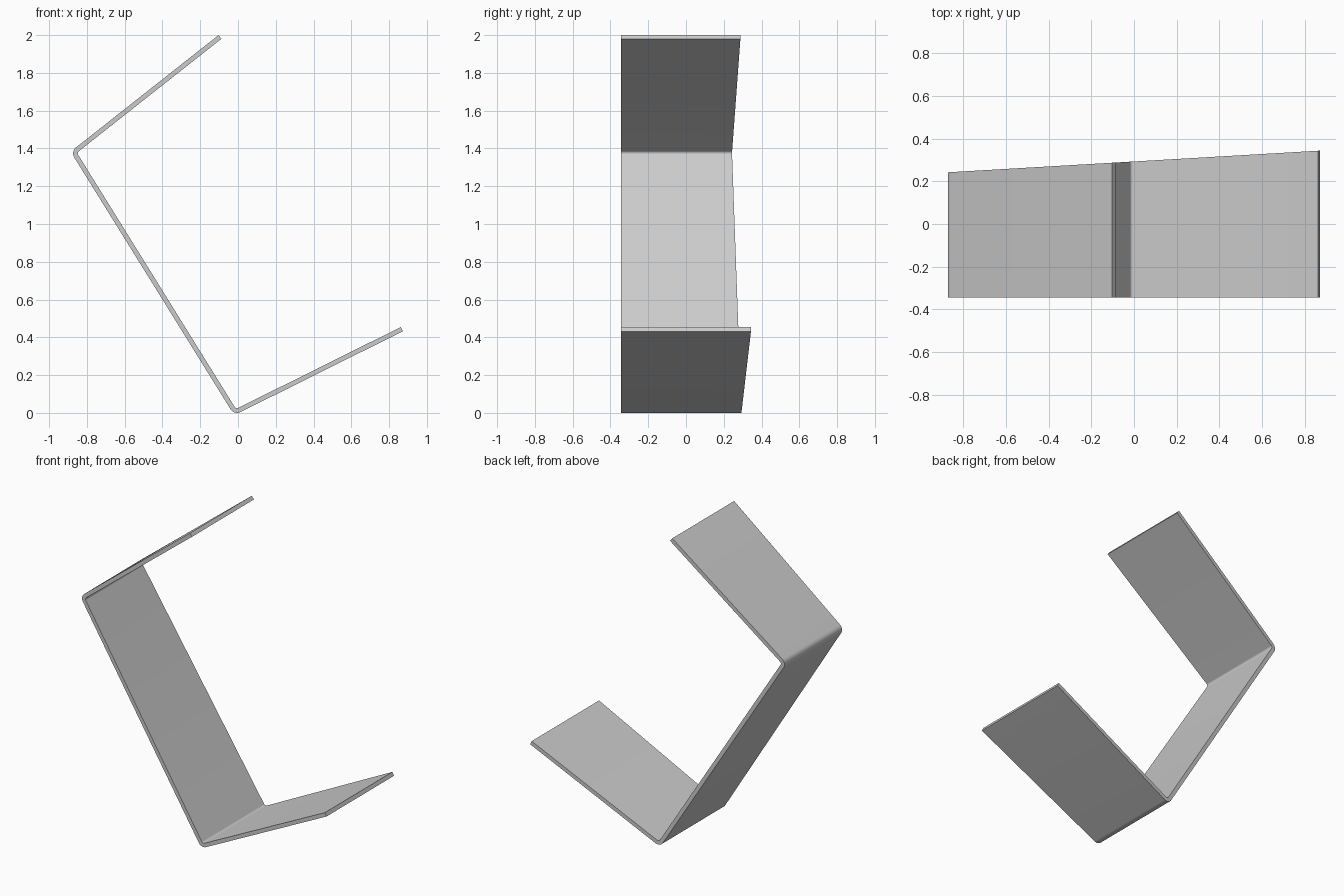
import bpy
import bmesh
import math
from mathutils import Vector

cube = bpy.data.objects.get("Cube")
if cube:
    bpy.data.objects.remove(cube, do_unlink=True)

THICKNESS = 0.025
OUTER_RADIUS = 0.04
BEND_STEPS = 12
FRONT_Y = -0.344

# Outer line of the folded strip in the x-z plane, top end to lower end
outline = [Vector(p) for p in ((-0.103, 2.0), (-0.886, 1.383),
                               (-0.02, -0.012), (0.873, 0.432))]


def back_y(x):
    """Slanted back edge of the strip."""
    return 0.344 + (x - 0.873) * 0.0582


def inward(direction):
    """Left-hand normal, towards the inside of the fold."""
    return Vector((-direction.y, direction.x))


def bend(before, corner, after):
    """Centre of a rounded corner and the outward directions across it."""
    a = inward((corner - before).normalized())
    b = inward((after - corner).normalized())
    centre = corner + (a + b) * OUTER_RADIUS / (1 + a.dot(b))
    start = math.atan2(-a.y, -a.x)
    sweep = math.atan2(a.x * b.y - a.y * b.x, a.dot(b))
    angles = [start + sweep * i / BEND_STEPS for i in range(BEND_STEPS + 1)]
    return centre, [Vector((math.cos(t), math.sin(t))) for t in angles]


# Pairs of outer and inner profile points
p0, p1, p2, p3 = outline
pairs = [(p0, p0 + inward((p1 - p0).normalized()) * THICKNESS)]
for trio in ((p0, p1, p2), (p1, p2, p3)):
    centre, rays = bend(*trio)
    pairs += [(centre + r * OUTER_RADIUS,
               centre + r * (OUTER_RADIUS - THICKNESS)) for r in rays]
pairs.append((p3, p3 + inward((p3 - p2).normalized()) * THICKNESS))

# Sweep the cross-section along the profile
bm = bmesh.new()
rings = []
for outer, inner in pairs:
    corners = [(outer, FRONT_Y), (outer, back_y(outer.x)),
               (inner, back_y(inner.x)), (inner, FRONT_Y)]
    rings.append([bm.verts.new((p.x, y, p.y)) for p, y in corners])
for r, s in zip(rings, rings[1:]):
    for i in range(4):
        j = (i + 1) % 4
        bm.faces.new((r[i], r[j], s[j], s[i]))
bm.faces.new(rings[0])
bm.faces.new(rings[-1])
bmesh.ops.recalc_face_normals(bm, faces=bm.faces)

mesh = bpy.data.meshes.new("folded_strip")
bm.to_mesh(mesh)
bm.free()
strip = bpy.data.objects.new("folded_strip", mesh)
bpy.context.collection.objects.link(strip)

# Plain grey sheet
grey = bpy.data.materials.new("light_grey")
grey.use_nodes = True
colour = (0.6, 0.6, 0.6, 1.0)
grey.diffuse_color = colour
grey.node_tree.nodes["Principled BSDF"].inputs["Base Color"].default_value = colour
mesh.materials.append(grey)

# Smooth bends, sharp rims
bpy.ops.object.select_all(action="DESELECT")
strip.select_set(True)
bpy.context.view_layer.objects.active = strip
bpy.ops.object.shade_smooth_by_angle(angle=math.radians(30))
